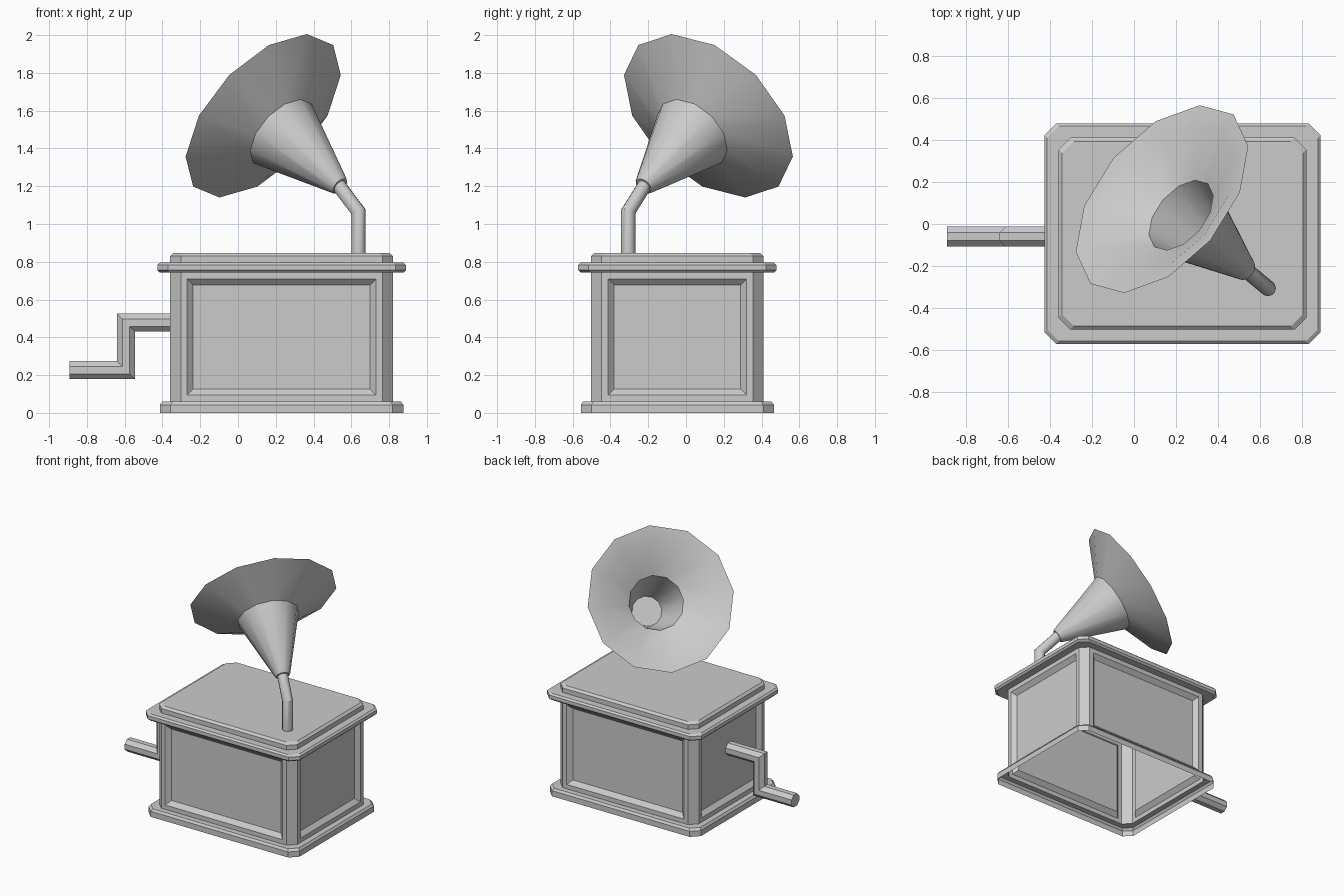
import bpy, bmesh
from math import sin, cos, pi, radians
from mathutils import Vector

if "Cube" in bpy.data.objects:
    bpy.data.objects.remove(bpy.data.objects["Cube"])


def loft(name, rings, cap_start=False, cap_end=False, smooth=None, edit=None):
    """Skin a list of equal-length closed rings into one object."""
    bm = bmesh.new()
    rows = [[bm.verts.new(p) for p in ring] for ring in rings]
    n = len(rows[0])
    bands = []
    for a, b in zip(rows, rows[1:]):
        bands.append([bm.faces.new((a[i], a[(i + 1) % n], b[(i + 1) % n], b[i]))
                      for i in range(n)])
    if cap_start:
        bm.faces.new(rows[0][::-1])
    if cap_end:
        bm.faces.new(rows[-1])
    bm.normal_update()
    if edit:
        edit(bm, bands)
    if cap_start and cap_end:
        bmesh.ops.recalc_face_normals(bm, faces=bm.faces[:])
    mesh = bpy.data.meshes.new(name)
    bm.to_mesh(mesh)
    bm.free()
    obj = bpy.data.objects.new(name, mesh)
    bpy.context.collection.objects.link(obj)
    if smooth:
        bpy.ops.object.select_all(action='DESELECT')
        obj.select_set(True)
        bpy.context.view_layer.objects.active = obj
        bpy.ops.object.shade_smooth_by_angle(angle=radians(smooth))
    return obj


def circle(center, axis, up, r, n, phase=0.0):
    u = (up - axis * up.dot(axis)).normalized()
    v = axis.cross(u)
    return [center + r * (u * cos(2 * pi * i / n + phase) + v * sin(2 * pi * i / n + phase))
            for i in range(n)]


def tube(name, path, r, n, up, phase=0.0, smooth=None):
    """Polygonal tube with mitred corners."""
    path = [Vector(p) for p in path]
    dirs = [(b - a).normalized() for a, b in zip(path, path[1:])]
    rings = [circle(path[0], dirs[0], Vector(up), r, n, phase)]
    for i, d in enumerate(dirs):
        plane = (d + dirs[i + 1]) if i + 1 < len(dirs) else d
        end = path[i + 1]
        rings.append([p + d * ((end - p).dot(plane) / d.dot(plane)) for p in rings[-1]])
    return loft(name, rings, True, True, smooth)


# Cabinet: chamfered rectangle profile, open underneath, with recessed panels
CX, CY, HX, HY, CH = 0.231, -0.046, 0.59, 0.457, 0.056


def box_ring(off, z):
    x, y, c = HX + off, HY + off, CH
    pts = [(x - c, -y), (x, -y + c), (x, y - c), (x - c, y),
           (-x + c, y), (-x, y - c), (-x, -y + c), (-x + c, -y)]
    return [Vector((CX + px, CY + py, z)) for px, py in pts]


cabinet_profile = [(0.054, 0), (0.054, 0.043), (0.042, 0.06), (0, 0.06),   # base
                   (0, 0.743),                                             # body
                   (0.055, 0.743), (0.068, 0.756), (0.068, 0.783), (0.055, 0.795),  # trim
                   (0, 0.795), (0, 0.83), (-0.017, 0.846)]                 # lid


def panels(bm, bands):
    faces = bands[3][1::2]
    bmesh.ops.inset_individual(bm, faces=faces, thickness=0.034, use_even_offset=True)
    bmesh.ops.inset_individual(bm, faces=faces, thickness=0.032, depth=-0.03,
                               use_even_offset=True)


loft("cabinet", [box_ring(o, z) for o, z in cabinet_profile], cap_end=True, edit=panels)

# Crank handle on the left side
tube("crank", [(-0.33, -0.06, 0.478), (-0.593, -0.06, 0.478),
               (-0.593, -0.06, 0.226), (-0.892, -0.06, 0.226)],
     0.0514, 8, (0, 0, 1), pi / 8)

# Bent pipe that carries the horn
axis = Vector((-0.626, 0.529, 0.574)).normalized()
neck = Vector((0.54, -0.225, 1.2))
tube("horn_arm", [(0.638, -0.306, 0.84), (0.638, -0.306, 1.065), neck + axis * 0.02],
     0.038, 12, (0, 1, 0), 0, 40)

# Horn: outside from neck to rim, then inside back to the throat floor
horn_profile = [(0.0, 0.048), (0.012, 0.056), (0.487, 0.22), (0.65, 0.528),
                (0.63, 0.43), (0.505, 0.197), (0.19, 0.108)]
loft("horn", [circle(neck + axis * t, axis, Vector((0, 0, 1)), r, 12)
              for t, r in horn_profile], True, True, 35)
